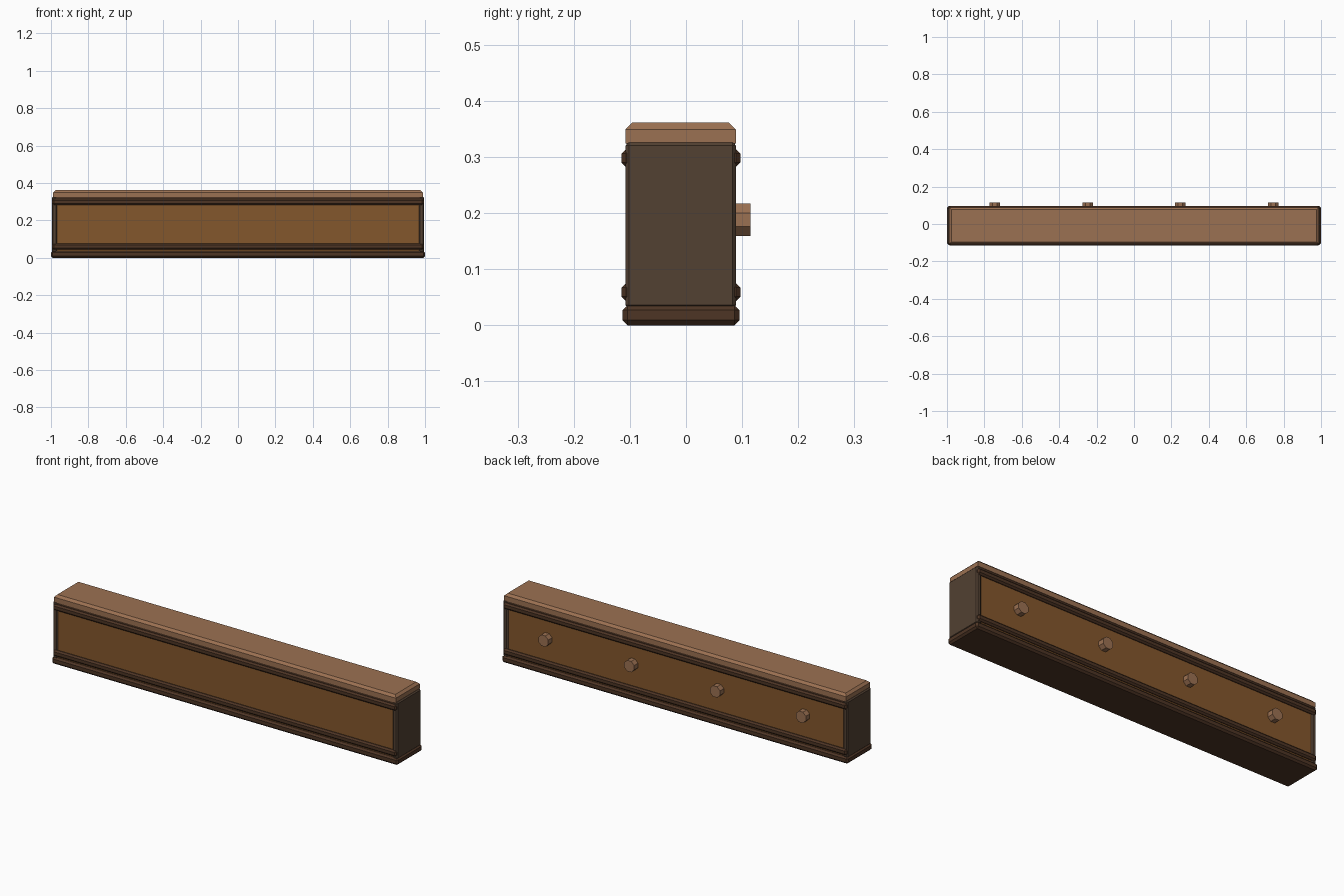
import bpy, bmesh, math
from mathutils import Matrix

if "Cube" in bpy.data.objects:
    bpy.data.objects.remove(bpy.data.objects["Cube"])


def material(name, color):
    m = bpy.data.materials.new(name)
    m.diffuse_color = (*color, 1)
    m.use_nodes = True
    m.node_tree.nodes["Principled BSDF"].inputs["Base Color"].default_value = m.diffuse_color
    return m


DARK = material("dark_wood", (0.075, 0.035, 0.018))
END = material("end_wood", (0.085, 0.052, 0.032))
PANEL = material("panel_wood", (0.23, 0.095, 0.025))
LIGHT = material("light_wood", (0.33, 0.165, 0.085))


def finish(name, bm, mat):
    bmesh.ops.recalc_face_normals(bm, faces=bm.faces)
    mesh = bpy.data.meshes.new(name)
    bm.to_mesh(mesh)
    bm.free()
    mesh.materials.append(mat)
    ob = bpy.data.objects.new(name, mesh)
    bpy.context.collection.objects.link(ob)
    return ob


def box(name, x, y, z, mat, bevel=0.0, top_only=False):
    """Box from (min, max) ranges with an optional one-segment chamfer."""
    bm = bmesh.new()
    bmesh.ops.create_cube(bm, size=1)
    for v in bm.verts:
        v.co = [r[0] if c < 0 else r[1] for c, r in zip(v.co, (x, y, z))]
    if bevel:
        edges = [e for e in bm.edges
                 if not top_only or all(v.co.z > z[1] - 1e-5 for v in e.verts)]
        bmesh.ops.bevel(bm, geom=edges, offset=bevel, segments=1,
                        affect='EDGES', profile=0.5)
    return finish(name, bm, mat)


FRONT, BACK = -0.108, 0.089

# Plinth, core panel and top cap
box("base_plinth", (-1, 1), (-0.113, 0.095), (0, 0.036), DARK, 0.009)
box("core_panel", (-0.975, 0.975), (FRONT + 0.006, BACK - 0.006), (0.03, 0.33), PANEL)
box("top_cap", (-0.988, 0.988), (FRONT, BACK), (0.324, 0.361), LIGHT, 0.012, True)

# End boards
for side, x in (("left", (-0.995, -0.968)), ("right", (0.968, 0.995))):
    box(side + "_end_board", x, (FRONT, BACK), (0.03, 0.326), END, 0.006)

# Moulding rails on both long faces
for face, y in (("front", (-0.115, -0.095)), ("back", (0.077, 0.097))):
    for level, z in (("lower", (0.043, 0.075)), ("upper", (0.282, 0.314))):
        box(f"{face}_{level}_rail", (-0.992, 0.992), y, z, DARK, 0.008)
    # Thin dark strip between the upper rail and the cap
    fy = (FRONT + 0.002, -0.09) if face == "front" else (0.07, BACK - 0.002)
    box(face + "_top_strip", (-0.985, 0.985), fy, (0.3, 0.326), DARK)

# Octagonal pegs on the back
for i, x in enumerate((-0.744, -0.248, 0.248, 0.744)):
    bm = bmesh.new()
    bmesh.ops.create_cone(bm, cap_ends=True, segments=8, radius1=0.031,
                          radius2=0.031, depth=0.045)
    bm.transform(Matrix.Translation((x, 0.0925, 0.188))
                 @ Matrix.Rotation(math.pi / 2, 4, 'X')
                 @ Matrix.Rotation(math.pi / 8, 4, 'Z'))
    finish(f"back_peg_{i + 1}", bm, LIGHT)
